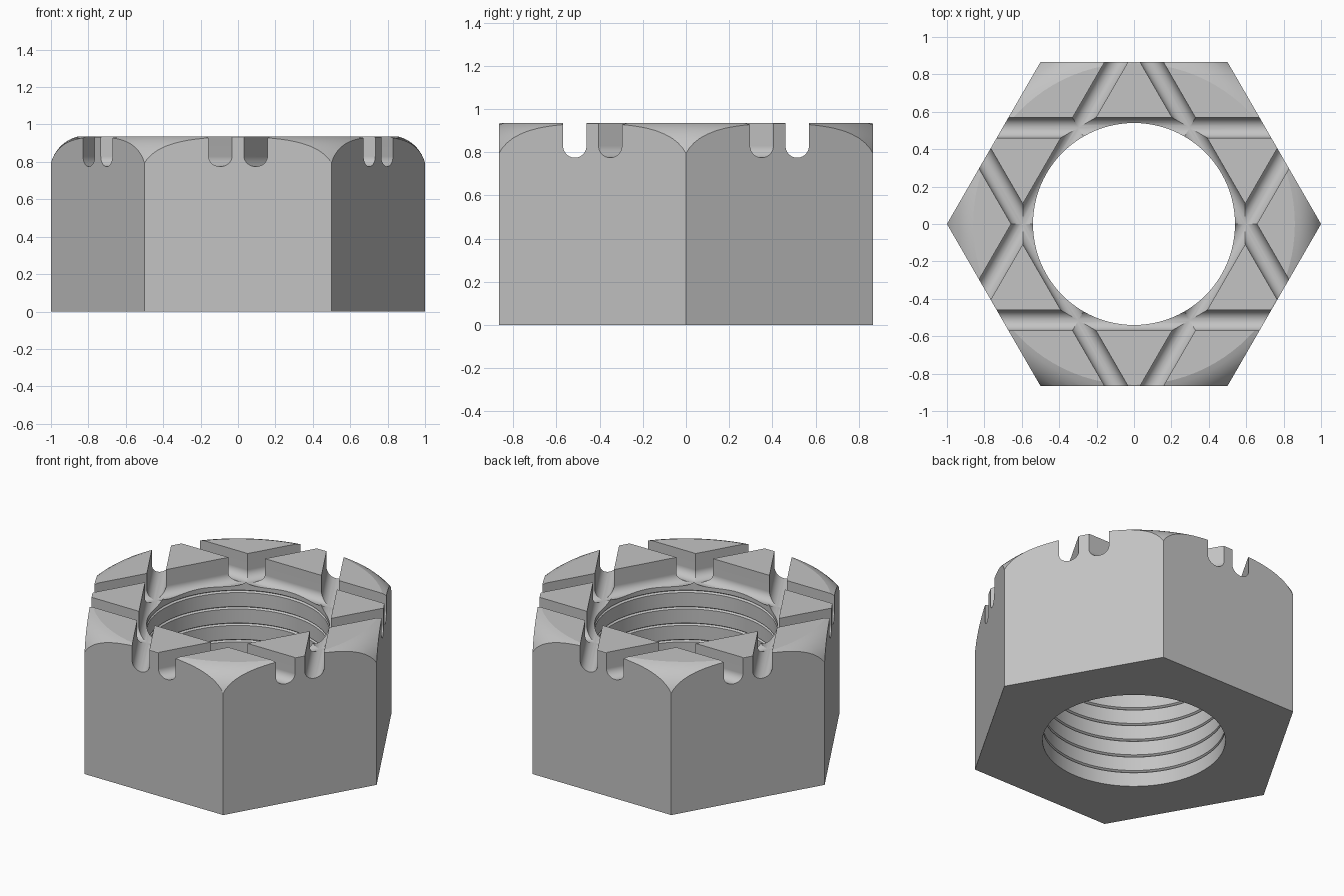
import bpy, bmesh, math
from mathutils import Matrix, Vector

cube = bpy.data.objects.get("Cube")
if cube:
    bpy.data.objects.remove(cube)

HEIGHT = 0.935
BORE = 0.54
SLOT_HALF = 0.054
SLOT_OFFSET = 0.515
SLOT_BOTTOM = 0.775

steel = bpy.data.materials.new("grey steel")
steel.use_nodes = True
steel.diffuse_color = (0.55, 0.55, 0.55, 1)
steel.node_tree.nodes["Principled BSDF"].inputs["Base Color"].default_value = (0.55, 0.55, 0.55, 1)


def finish(bm, name):
    bmesh.ops.recalc_face_normals(bm, faces=bm.faces)
    mesh = bpy.data.meshes.new(name)
    bm.to_mesh(mesh)
    bm.free()
    mesh.materials.append(steel)
    obj = bpy.data.objects.new(name, mesh)
    bpy.context.collection.objects.link(obj)
    return obj


def prism(name, points, direction):
    bm = bmesh.new()
    face = bm.faces.new([bm.verts.new(p) for p in points])
    geom = bmesh.ops.extrude_face_region(bm, geom=[face])["geom"]
    verts = [g for g in geom if isinstance(g, bmesh.types.BMVert)]
    bmesh.ops.translate(bm, verts=verts, vec=Vector(direction))
    return finish(bm, name)


def lathe(name, profile, steps=96):
    bm = bmesh.new()
    verts = [bm.verts.new((r, 0, z)) for r, z in profile]
    edges = [bm.edges.new(pair) for pair in zip(verts, verts[1:])]
    bmesh.ops.spin(bm, geom=verts + edges, cent=(0, 0, 0), axis=(0, 0, 1),
                   angle=math.tau, steps=steps)
    bmesh.ops.remove_doubles(bm, verts=bm.verts, dist=0.0001)
    return finish(bm, name)


def cut(target, tool, operation):
    mod = target.modifiers.new(tool.name, "BOOLEAN")
    mod.operation = operation
    mod.solver = "EXACT"
    mod.object = tool
    bpy.context.view_layer.objects.active = target
    bpy.ops.object.modifier_apply(modifier=mod.name)
    bpy.data.objects.remove(tool)


# Hexagonal body
corners = [(math.cos(k * math.pi / 3), math.sin(k * math.pi / 3), 0) for k in range(6)]
nut = prism("slotted_hex_nut", corners, (0, 0, 1.1))

# Rounded crown that trims the upper corners
a0, a1, steps = math.radians(15), math.radians(75), 8
radius = 0.14 / (math.sin(a1) - math.sin(a0))
arc = []
for i in range(steps + 1):
    a = a0 + (a1 - a0) * i / steps
    arc.append((0.86 + radius * (math.sin(a) - math.sin(a0)),
                HEIGHT + radius * (math.cos(a) - math.cos(a0))))
crown = lathe("crown_trim", [(0, HEIGHT)] + arc + [(1.02, 0.72), (1.2, 0.5), (1.2, -0.1), (0, -0.1)])
cut(nut, crown, "INTERSECT")

# Bore with fine thread grooves
wall = [(0, -0.1), (BORE, -0.1)]
for k in range(7):
    z = 0.1 + 0.107 * k
    wall += [(BORE, z - 0.008), (BORE + 0.012, z), (BORE, z + 0.008)]
wall += [(BORE, 1.1), (0, 1.1)]
cut(nut, lathe("bore_cutter", wall), "DIFFERENCE")

# Six round-bottomed slots crossing in a star
for k in range(6):
    outline = [(-1.3, SLOT_OFFSET + SLOT_HALF, 1.1), (-1.3, SLOT_OFFSET - SLOT_HALF, 1.1)]
    for i in range(21):
        a = math.pi + math.pi * i / 20
        outline.append((-1.3, SLOT_OFFSET + SLOT_HALF * math.cos(a),
                        SLOT_BOTTOM + SLOT_HALF * (1 + math.sin(a))))
    slot = prism("slot_cutter", outline, (2.6, 0, 0))
    slot.data.transform(Matrix.Rotation(k * math.pi / 3, 4, "Z"))
    cut(nut, slot, "DIFFERENCE")

# Smooth the curved walls, keep the machined edges crisp
for obj in bpy.context.selected_objects:
    obj.select_set(False)
nut.select_set(True)
bpy.context.view_layer.objects.active = nut
bpy.ops.object.shade_smooth_by_angle(angle=math.radians(12))
weighted = nut.modifiers.new("weighted_normals", "WEIGHTED_NORMAL")
weighted.keep_sharp = True
